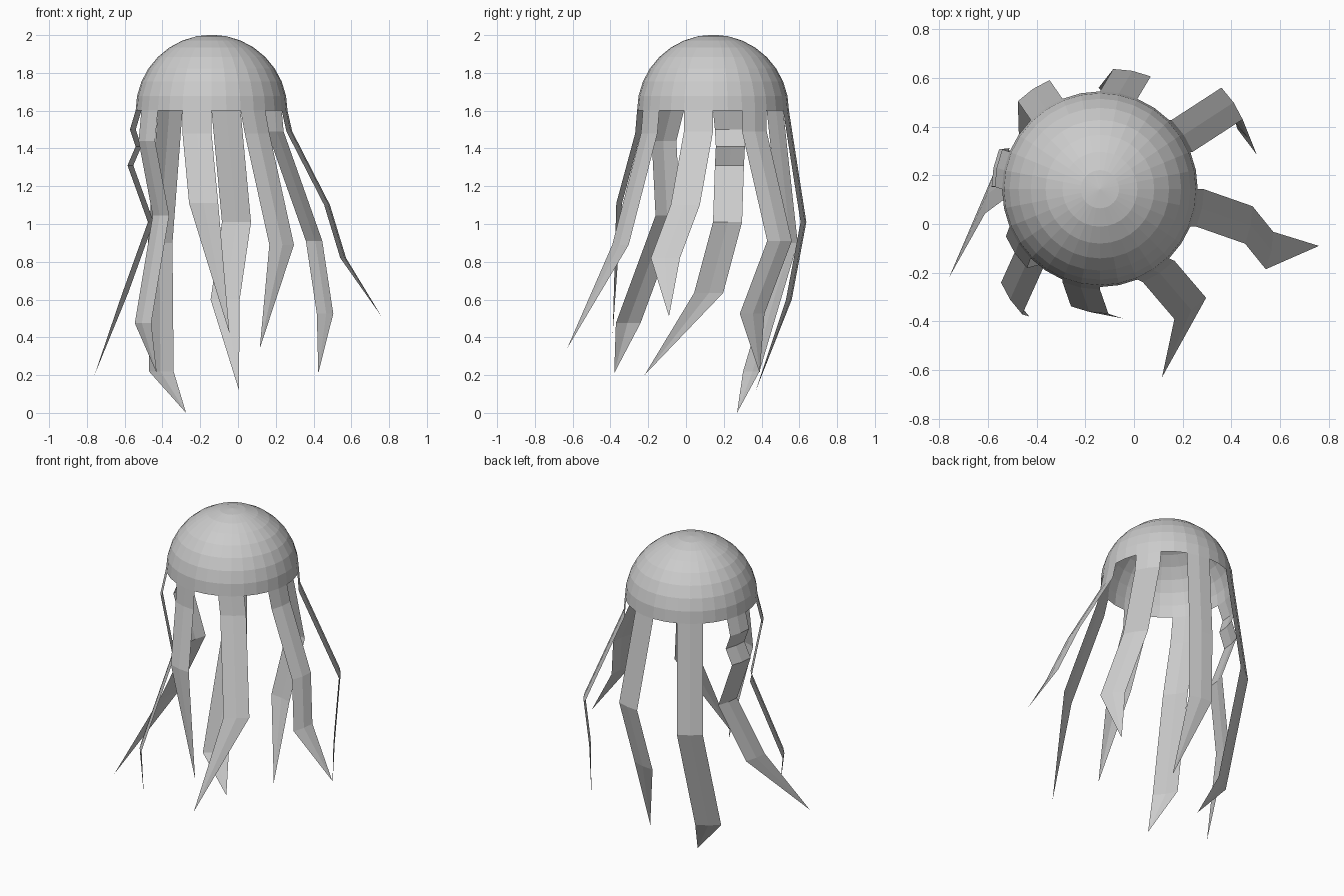
import bpy, bmesh, math

if "Cube" in bpy.data.objects:
    bpy.data.objects.remove(bpy.data.objects["Cube"])

CX, CY, RIM_Z, R = -0.14, 0.143, 1.6, 0.402


def add_object(name, bm):
    mesh = bpy.data.meshes.new(name)
    bm.to_mesh(mesh)
    bm.free()
    obj = bpy.data.objects.new(name, mesh)
    bpy.context.collection.objects.link(obj)
    return obj


# Bell: open upper half of a 32 x 16 sphere
bm = bmesh.new()
bmesh.ops.create_uvsphere(bm, u_segments=32, v_segments=16, radius=R)
bmesh.ops.delete(bm, geom=[v for v in bm.verts if v.co.z < -0.001], context='VERTS')
bmesh.ops.translate(bm, verts=bm.verts, vec=(CX, CY, RIM_Z))
add_object("bell", bm)


# Tentacle: two rim edges swept through shifted rows and closed in a point
def tentacle(name, end_angle, rows, tip):
    bm = bmesh.new()
    arc = [math.radians(end_angle - 22.5 + 11.25 * i) for i in range(3)]
    upper = None
    for dx, dy, z in [(0, 0, RIM_Z)] + rows:
        lower = [bm.verts.new((CX + R * math.cos(a) + dx, CY + R * math.sin(a) + dy, z))
                 for a in arc]
        if upper:
            for i in range(2):
                bm.faces.new((lower[i], lower[i + 1], upper[i + 1], upper[i]))
        upper = lower
    point = bm.verts.new(tip)
    for i in range(2):
        bm.faces.new((point, upper[i + 1], upper[i]))
    add_object(name, bm)


# Row shifts (dx, dy, height) and tip position, by rim angle
tentacle("tentacle_right", 0,
         [(0.025, 0, 1.49), (0.225, -0.07, 1.1), (0.31, -0.175, 0.82)],
         (0.76, -0.09, 0.51))
tentacle("tentacle_back_right", 45,
         [(0.01, 0, 1.49), (0.215, 0.133, 0.91), (0.273, -0.012, 0.525)],
         (0.425, 0.39, 0.21))
tentacle("tentacle_back", 90,
         [(0.055, 0.092, 1.01), (-0.005, 0.015, 0.6)],
         (0.005, 0.37, 0.12))
tentacle("tentacle_back_left", 135,
         [(-0.053, 0.077, 0.9), (-0.047, -0.125, 0.22)],
         (-0.275, 0.27, 0.0))
tentacle("tentacle_left", 180,
         [(-0.03, 0.01, 1.5), (0, 0.015, 1.41), (-0.043, 0.01, 1.31),
          (0.065, 0, 1.01), (-0.07, -0.1, 0.635)],
         (-0.76, -0.22, 0.2))
tentacle("tentacle_front_left", -135,
         [(-0.015, -0.04, 1.44), (0.06, -0.02, 1.045), (-0.035, -0.23, 0.475)],
         (-0.43, -0.38, 0.21))
tentacle("tentacle_front", -90,
         [(0.0, -0.01, 1.48), (0.035, -0.11, 1.11)],
         (-0.045, -0.388, 0.42))
tentacle("tentacle_front_right", -45,
         [(0.022, -0.01, 1.48), (0.152, -0.162, 0.89)],
         (0.115, -0.63, 0.34))
